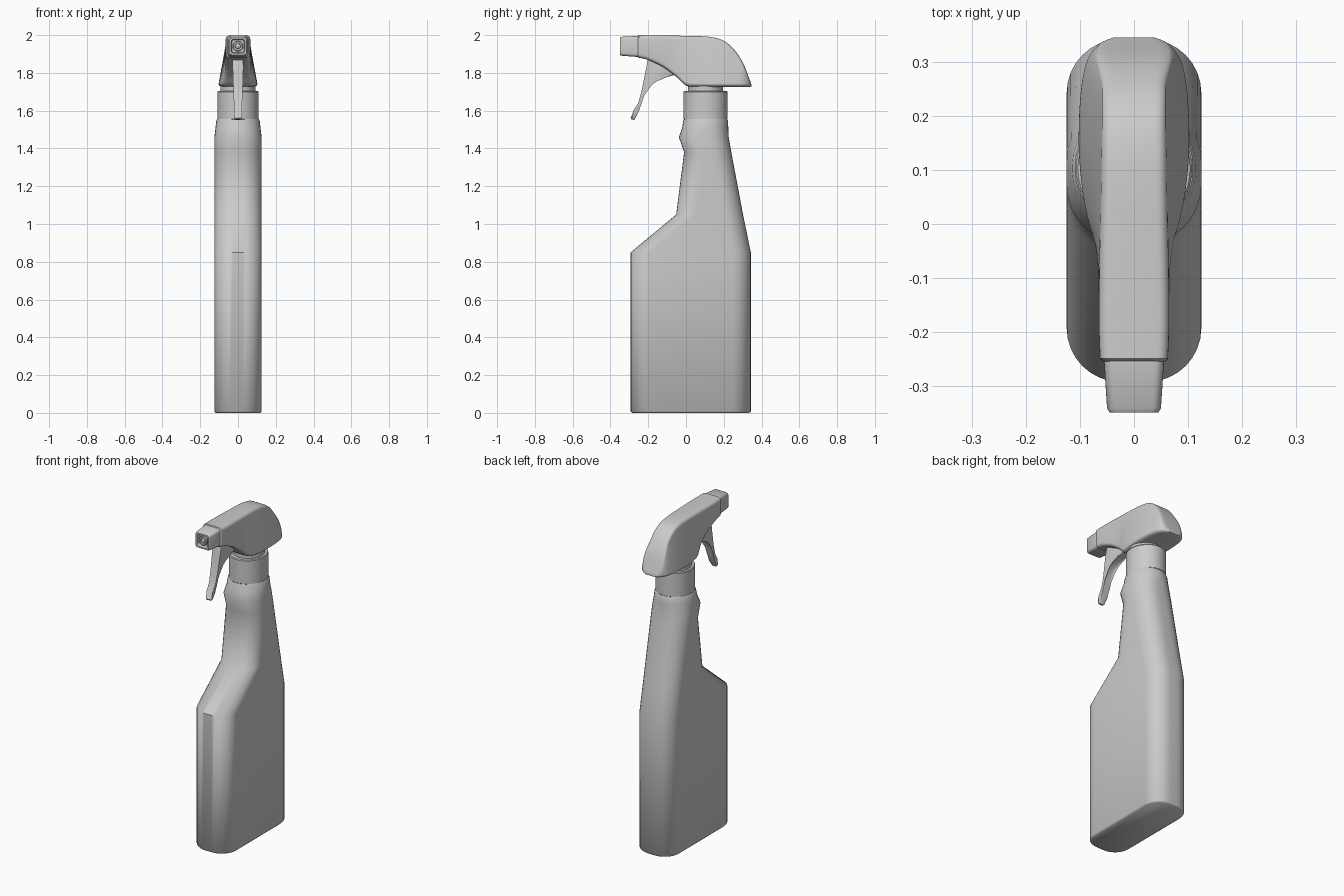
import bpy, bmesh, math
from mathutils import Vector

if "Cube" in bpy.data.objects:
    bpy.data.objects.remove(bpy.data.objects["Cube"])


def finish(name, bm, angle=35):
    bmesh.ops.recalc_face_normals(bm, faces=bm.faces[:])
    me = bpy.data.meshes.new(name)
    bm.to_mesh(me)
    bm.free()
    ob = bpy.data.objects.new(name, me)
    bpy.context.collection.objects.link(ob)
    bpy.ops.object.select_all(action='DESELECT')
    bpy.context.view_layer.objects.active = ob
    ob.select_set(True)
    bpy.ops.object.shade_smooth_by_angle(angle=math.radians(angle))
    return ob


def loft(name, rings, angle=35):
    """Skin a list of equal-length point rings and cap both ends."""
    bm = bmesh.new()
    vs = [[bm.verts.new(p) for p in r] for r in rings]
    n = len(vs[0])
    for a, b in zip(vs, vs[1:]):
        for i in range(n):
            j = (i + 1) % n
            bm.faces.new((a[i], a[j], b[j], b[i]))
    bm.faces.new(vs[0])
    bm.faces.new(vs[-1])
    return finish(name, bm, angle)


def round_rect(a, b, r, n=8):
    """Rounded rectangle with half sizes a, b and corner radius r."""
    r = min(r, a * 0.999, b * 0.999)
    pts = []
    for k, (sx, sy) in enumerate(((1, 1), (-1, 1), (-1, -1), (1, -1))):
        for i in range(n + 1):
            t = math.pi / 2 * (k + i / n)
            pts.append((sx * (a - r) + r * math.cos(t), sy * (b - r) + r * math.sin(t)))
    return pts


def smooth_rows(rows, steps=4):
    """Catmull-Rom interpolation of the key rows."""
    out = []
    for i in range(len(rows) - 1):
        quad = [rows[max(0, min(len(rows) - 1, i + d))] for d in (-1, 0, 1, 2)]
        for s in range(steps):
            t = s / steps
            out.append([0.5 * (2 * q + (r - p) * t + (2 * p - 5 * q + 4 * r - w) * t * t
                               + (3 * q - p - 3 * r + w) * t ** 3) for p, q, r, w in zip(*quad)])
    return out + [list(rows[-1])]


def turned(name, profile, cy, sx=1.0, seg=48):
    """Upright lathe about y = cy; profile is (radius, z)."""
    ang = [2 * math.pi * i / seg for i in range(seg)]
    return loft(name, [[(sx * r * math.cos(t), cy + r * math.sin(t), z) for t in ang]
                       for r, z in profile])


# Bottle: z, front y, back y, half width, corner radius
bottle = [(0.0, -0.285, 0.335, 0.118, 0.095), (0.008, -0.293, 0.343, 0.125, 0.1),
          (0.85, -0.293, 0.343, 0.125, 0.1), (1.05, -0.052, 0.302, 0.125, 0.1),
          (1.38, -0.01, 0.24, 0.125, 0.105), (1.46, -0.038, 0.226, 0.125, 0.11),
          (1.51, -0.02, 0.224, 0.119, 0.115), (1.545, -0.015, 0.222, 0.115, 0.115),
          (1.557, -0.01, 0.217, 0.109, 0.109)]
loft("bottle", [[(x, (f + b) / 2 + y, z) for x, y in round_rect(w, (b - f) / 2, r)]
                for z, f, b, w, r in bottle], 50)

# Screw collar and neck
turned("collar", [(0.113, 1.553), (0.117, 1.557), (0.117, 1.7), (0.113, 1.705)], 0.103, 0.92)
turned("neck", [(0.092, 1.7), (0.092, 1.735)], 0.103)

# Sprayer head: y, bottom z, top z, upper half width, lower half width
head = [(-0.25, 1.88, 2.0, 0.063, 0.063), (-0.2, 1.868, 1.999, 0.065, 0.065),
        (-0.12, 1.83, 1.998, 0.065, 0.067), (-0.05, 1.778, 1.997, 0.064, 0.074),
        (0.0, 1.733, 1.996, 0.063, 0.086), (0.06, 1.726, 1.995, 0.062, 0.098),
        (0.13, 1.725, 1.99, 0.061, 0.105), (0.19, 1.725, 1.975, 0.06, 0.105),
        (0.24, 1.725, 1.94, 0.06, 0.102), (0.28, 1.725, 1.89, 0.06, 0.096),
        (0.31, 1.725, 1.835, 0.058, 0.086), (0.335, 1.725, 1.77, 0.05, 0.064),
        (0.346, 1.727, 1.74, 0.03, 0.038)]
rows = [(-0.255, 1.885, 1.995, 0.058, 0.058)] + smooth_rows(head)
rings = []
for y, zb, zt, wt, wb in rows:
    ring = []
    for u, v in round_rect(wt, (zt - zb) / 2, 0.02, 5):
        z = (zb + zt) / 2 + v
        flare = max(0, min(1, (1.9 - z) / 0.165)) ** 1.2
        ring.append((u * (1 + (wb / wt - 1) * flare), y, z))
    rings.append(ring)
loft("sprayer_head", rings, 45)

# Nozzle with recessed square face: y, half size, centre z
nozzle = [(-0.25, 0.056, 1.94), (-0.342, 0.05, 1.941), (-0.35, 0.045, 1.941),
          (-0.35, 0.036, 1.941), (-0.325, 0.033, 1.941)]
loft("nozzle", [[(x, y, c + v) for x, v in round_rect(s, s, s * 0.32, 5)]
                for y, s, c in nozzle])

# Spray tip inside the nozzle: y, radius
tip = [(-0.32, 0.027), (-0.343, 0.027), (-0.346, 0.024), (-0.346, 0.016),
       (-0.338, 0.014), (-0.343, 0.01), (-0.345, 0.004)]
loft("spray_tip", [[(r * math.cos(k * math.pi / 12), y, 1.941 + r * math.sin(k * math.pi / 12))
                    for k in range(24)] for y, r in tip])

# Trigger: side outline (y, z) extruded across x, narrowing downwards
outline = [(-0.2, 1.885), (-0.21, 1.83), (-0.222, 1.77), (-0.236, 1.7), (-0.253, 1.64),
           (-0.272, 1.595), (-0.294, 1.562), (-0.288, 1.554), (-0.274, 1.551),
           (-0.255, 1.585), (-0.238, 1.63), (-0.221, 1.68), (-0.204, 1.72), (-0.185, 1.745),
           (-0.155, 1.765), (-0.1, 1.778), (-0.05, 1.792), (-0.05, 1.85), (-0.12, 1.885)]
bm = bmesh.new()
sides = []
for s in (-1, 1):
    sides.append([bm.verts.new((s * (0.019 + 0.01 * (z - 1.55) / 0.3), y, z)) for y, z in outline])
caps = [bm.faces.new(v) for v in sides]
for i in range(len(outline)):
    j = (i + 1) % len(outline)
    bm.faces.new((sides[0][i], sides[0][j], sides[1][j], sides[1][i]))
rim = list({e for f in caps for e in f.edges})
bmesh.ops.bevel(bm, geom=rim, offset=0.009, segments=3, profile=0.5, affect='EDGES')
finish("trigger", bm, 50)
